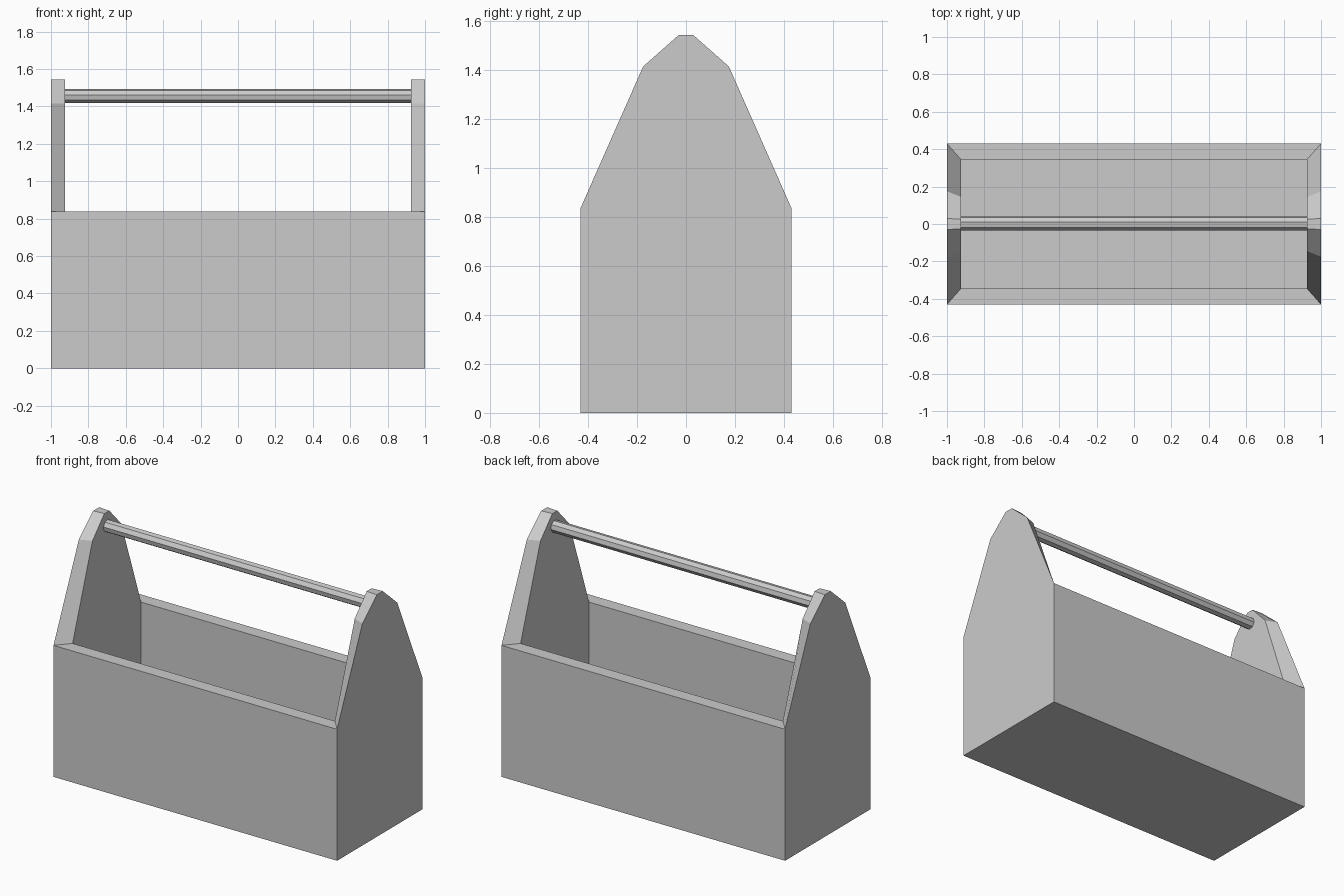
import bpy, bmesh, math

if "Cube" in bpy.data.objects:
    bpy.data.objects.remove(bpy.data.objects["Cube"])

X_OUT, X_IN = 1.0, 0.925


def profile(half):
    """Mirror (y, z) points into a full end-panel outline, bottom to bottom."""
    return half + [(-y, z) for y, z in reversed(half)]


# End-panel outlines: outer face and the slightly narrower inner face
OUTER = profile([(0.43, 0.0), (0.43, 0.838), (0.175, 1.415), (0.03, 1.543)])
INNER = profile([(0.345, 0.085), (0.345, 0.838), (0.145, 1.415), (0.025, 1.543)])


def finish(bm, name):
    bmesh.ops.recalc_face_normals(bm, faces=bm.faces)
    mesh = bpy.data.meshes.new(name)
    bm.to_mesh(mesh)
    bm.free()
    obj = bpy.data.objects.new(name, mesh)
    bpy.context.collection.objects.link(obj)
    return obj


# Open box with tall tapered ends and mitred rim, as one closed shell
bm = bmesh.new()


def ring(points, x):
    return [bm.verts.new((x, y, z)) for y, z in points]


outer = [ring(OUTER, s * X_OUT) for s in (-1, 1)]
inner = [ring(INNER, s * X_IN) for s in (-1, 1)]
last = len(OUTER) - 1

for o, i in zip(outer, inner):
    bm.faces.new(o)
    bm.faces.new(i)
    for k in range(1, last - 1):
        bm.faces.new((o[k], o[k + 1], i[k + 1], i[k]))

# Long walls inside and out, plus their rims
for low, top in ((0, 1), (last, last - 1)):
    for a, b in (outer, inner):
        bm.faces.new((a[low], b[low], b[top], a[top]))
    bm.faces.new((outer[0][top], outer[1][top], inner[1][top], inner[0][top]))

# Underside and inner floor
for a, b in (outer, inner):
    bm.faces.new((a[0], b[0], b[last], a[last]))
finish(bm, "toolbox_body")

# Eight-sided carrying bar between the ends
bm = bmesh.new()
R, Y, Z = 0.038, 0.003, 1.455
angles = [math.radians(35 + 45 * k) for k in range(8)]
bar = [[bm.verts.new((s * X_IN, Y + R * math.cos(a), Z + R * math.sin(a)))
        for a in angles] for s in (-1, 1)]
for end in bar:
    bm.faces.new(end)
for k in range(8):
    n = (k + 1) % 8
    bm.faces.new((bar[0][k], bar[0][n], bar[1][n], bar[1][k]))
finish(bm, "carry_handle")
